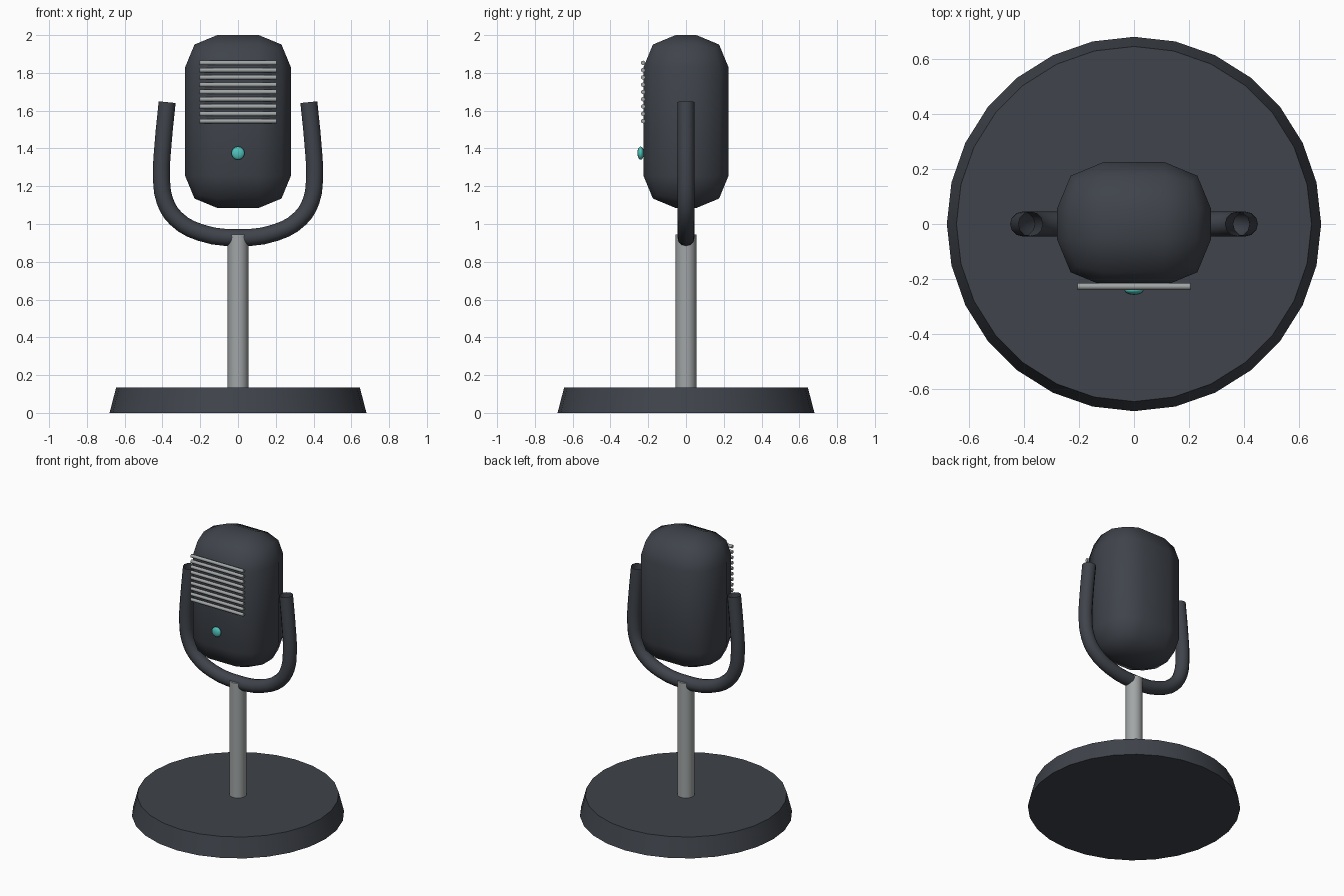
import bpy
from math import pi

cube = bpy.data.objects.get("Cube")
if cube:
    bpy.data.objects.remove(cube, do_unlink=True)


def material(name, rgb):
    mat = bpy.data.materials.new(name)
    mat.use_nodes = True
    mat.diffuse_color = (*rgb, 1)
    mat.node_tree.nodes["Principled BSDF"].inputs["Base Color"].default_value = (*rgb, 1)
    return mat


charcoal = material("charcoal", (0.05, 0.057, 0.07))
steel = material("steel", (0.36, 0.38, 0.38))
teal = material("teal", (0.08, 0.55, 0.5))


def finish(name, mat, angle=40):
    obj = bpy.context.object
    obj.name = name
    obj.data.materials.clear()
    obj.data.materials.append(mat)
    bpy.ops.object.shade_smooth_by_angle(angle=angle * pi / 180)
    return obj


# Round tapered base
bpy.ops.mesh.primitive_cone_add(vertices=28, radius1=0.68, radius2=0.645,
                                depth=0.135, location=(0, 0, 0.0675))
finish("base", charcoal)

# Stand pole
bpy.ops.mesh.primitive_cylinder_add(vertices=16, radius=0.055, depth=0.815,
                                    location=(0, 0, 0.5375))
finish("pole", steel)

# Swept U-shaped yoke, open at both ends
half = [(0.375, 1.645), (0.397, 1.42), (0.405, 1.25), (0.388, 1.125),
        (0.33, 1.03), (0.2, 0.955)]
path = half + [(0, 0.928)] + [(-x, z) for x, z in reversed(half)]
curve = bpy.data.curves.new("yoke", "CURVE")
curve.dimensions = "3D"
curve.bevel_depth = 0.045
curve.bevel_resolution = 4
curve.resolution_u = 3
spline = curve.splines.new("BEZIER")
spline.bezier_points.add(len(path) - 1)
for point, (x, z) in zip(spline.bezier_points, path):
    point.co = (x, 0, z)
    point.handle_left_type = point.handle_right_type = "AUTO"
yoke = bpy.data.objects.new("yoke", curve)
bpy.context.collection.objects.link(yoke)
bpy.ops.object.select_all(action="DESELECT")
bpy.context.view_layer.objects.active = yoke
yoke.select_set(True)
bpy.ops.object.convert(target="MESH")
finish("yoke", charcoal, 60)

# Head: a box with broad rounded edges
bpy.ops.mesh.primitive_cube_add(size=1, location=(0, 0, 1.5425))
bpy.context.object.scale = (0.56, 0.45, 0.915)
bpy.ops.object.transform_apply(location=False, rotation=False, scale=True)
bevel = bpy.context.object.modifiers.new("rounding", "BEVEL")
bevel.width = 0.17
bevel.segments = 2
bpy.ops.object.modifier_apply(modifier="rounding")
finish("head", charcoal, 60)

# Grille bars across the upper front
for i in range(9):
    bpy.ops.mesh.primitive_cylinder_add(vertices=8, radius=0.012, depth=0.41,
                                        location=(0, -0.227, 1.545 + i * 0.0385),
                                        rotation=(0, pi / 2, 0))
    finish(f"grille_bar_{i + 1}", steel, 50)

# Flattened button
bpy.ops.mesh.primitive_uv_sphere_add(segments=12, ring_count=8, radius=0.035,
                                     location=(0, -0.24, 1.375))
bpy.context.object.scale.y = 0.5
finish("button", teal, 60)
